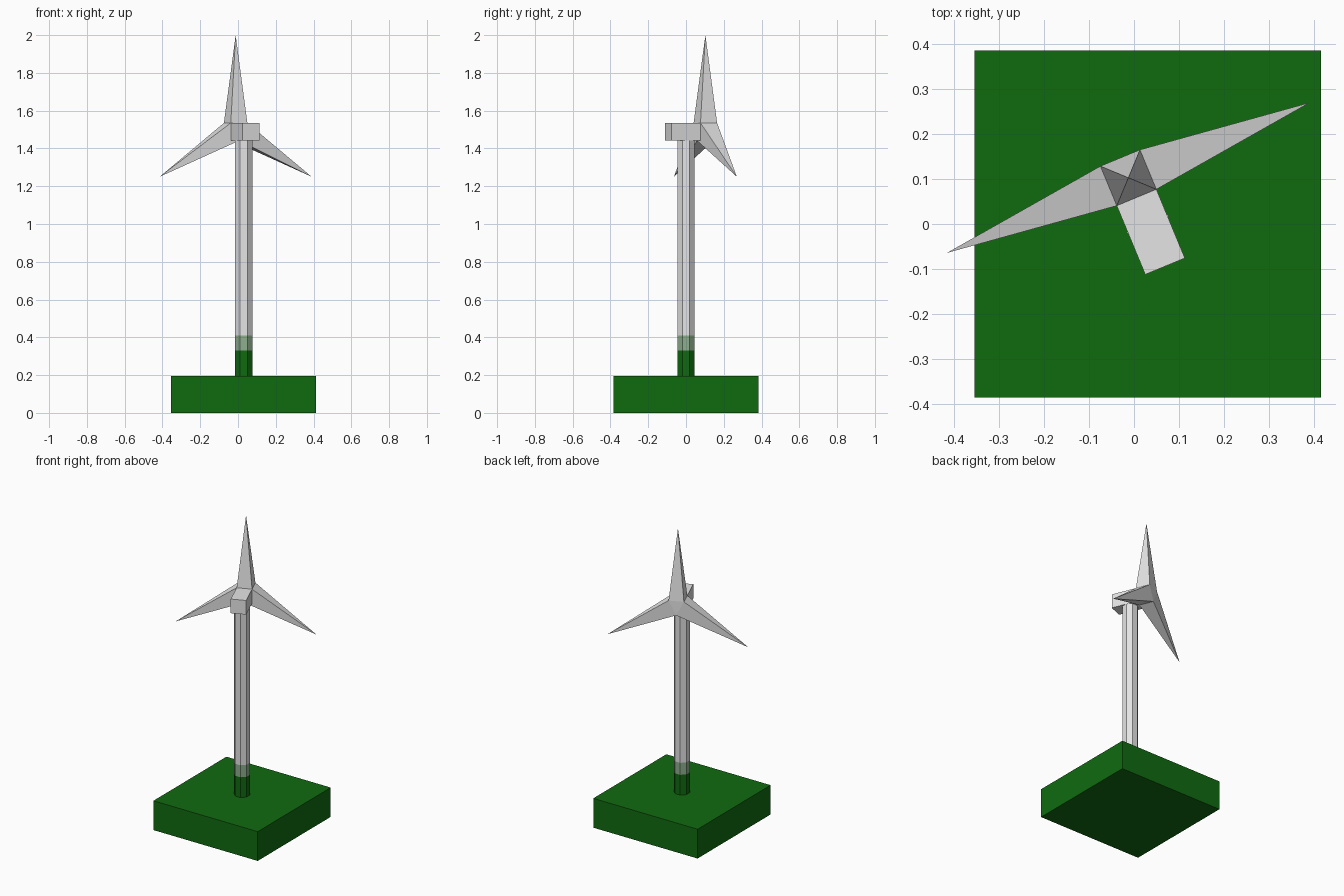
import bpy, bmesh, math
from mathutils import Matrix, Vector

if "Cube" in bpy.data.objects:
    bpy.data.objects.remove(bpy.data.objects["Cube"])

CX = 0.03            # tower axis in x
W = 0.095            # nacelle and blade root width
TOP, LOW = 1.535, 1.441


def material(name, rgb):
    m = bpy.data.materials.new(name)
    m.diffuse_color = (*rgb, 1)
    m.use_nodes = True
    m.node_tree.nodes["Principled BSDF"].inputs["Base Color"].default_value = m.diffuse_color
    return m


GREEN = material("dark_green", (0.005, 0.145, 0.005))
PALE = material("pale_green", (0.27, 0.43, 0.27))
GREY = material("light_grey", (0.78, 0.78, 0.78))
YAW = Matrix.Translation((CX, 0, 0)) @ Matrix.Rotation(math.radians(22.5), 4, 'Z')


def finish(name, bm, mat, matrix=Matrix()):
    bmesh.ops.transform(bm, matrix=matrix, verts=bm.verts)
    bmesh.ops.recalc_face_normals(bm, faces=bm.faces)
    me = bpy.data.meshes.new(name)
    bm.to_mesh(me)
    bm.free()
    me.materials.append(mat)
    ob = bpy.data.objects.new(name, me)
    bpy.context.collection.objects.link(ob)


def box(name, lo, hi, mat, matrix=Matrix()):
    bm = bmesh.new()
    lo, hi = Vector(lo), Vector(hi)
    size = Matrix.Diagonal((*(hi - lo), 1))
    bmesh.ops.create_cube(bm, size=1, matrix=Matrix.Translation((lo + hi) / 2) @ size)
    finish(name, bm, mat, matrix)


def tower_section(name, z0, z1, mat):
    r = 0.046 / math.cos(math.pi / 8)
    bm = bmesh.new()
    bmesh.ops.create_cone(bm, cap_ends=True, segments=8, radius1=r, radius2=r, depth=z1 - z0)
    finish(name, bm, mat, Matrix.Translation((CX, 0, (z0 + z1) / 2))
           @ Matrix.Rotation(math.pi / 8, 4, 'Z'))


# ground block
box("base", (CX - 0.384, -0.384, 0), (CX + 0.384, 0.384, 0.195), GREEN)

# octagonal tower with green bands at its foot
tower_section("tower_foot", 0.195, 0.33, GREEN)
tower_section("tower_band", 0.33, 0.41, PALE)
tower_section("tower_shaft", 0.41, LOW, GREY)

# turned nacelle box
ROOT = 0.0635
box("nacelle", (-W / 2, -0.1015, LOW), (W / 2, ROOT, TOP), GREY, YAW)

# rotor: triangular hub whose three sides are drawn out into pointed blades
bm = bmesh.new()
corners = [(-W / 2, TOP), (W / 2, TOP), (0, LOW)]
front = [bm.verts.new((x, ROOT, z)) for x, z in corners]
back = [bm.verts.new((x, ROOT + W, z)) for x, z in corners]
bm.faces.new(front)
bm.faces.new(back)
for i, deg in enumerate((90, -30, 210)):
    a, j = math.radians(deg), (i + 1) % 3
    tip = bm.verts.new((0.503 * math.cos(a), ROOT + W / 2, 1.5 + 0.5 * math.sin(a)))
    ring = [front[i], front[j], back[j], back[i]]
    for k in range(4):
        bm.faces.new((ring[k], ring[(k + 1) % 4], tip))
finish("rotor_blades", bm, GREY, YAW)
